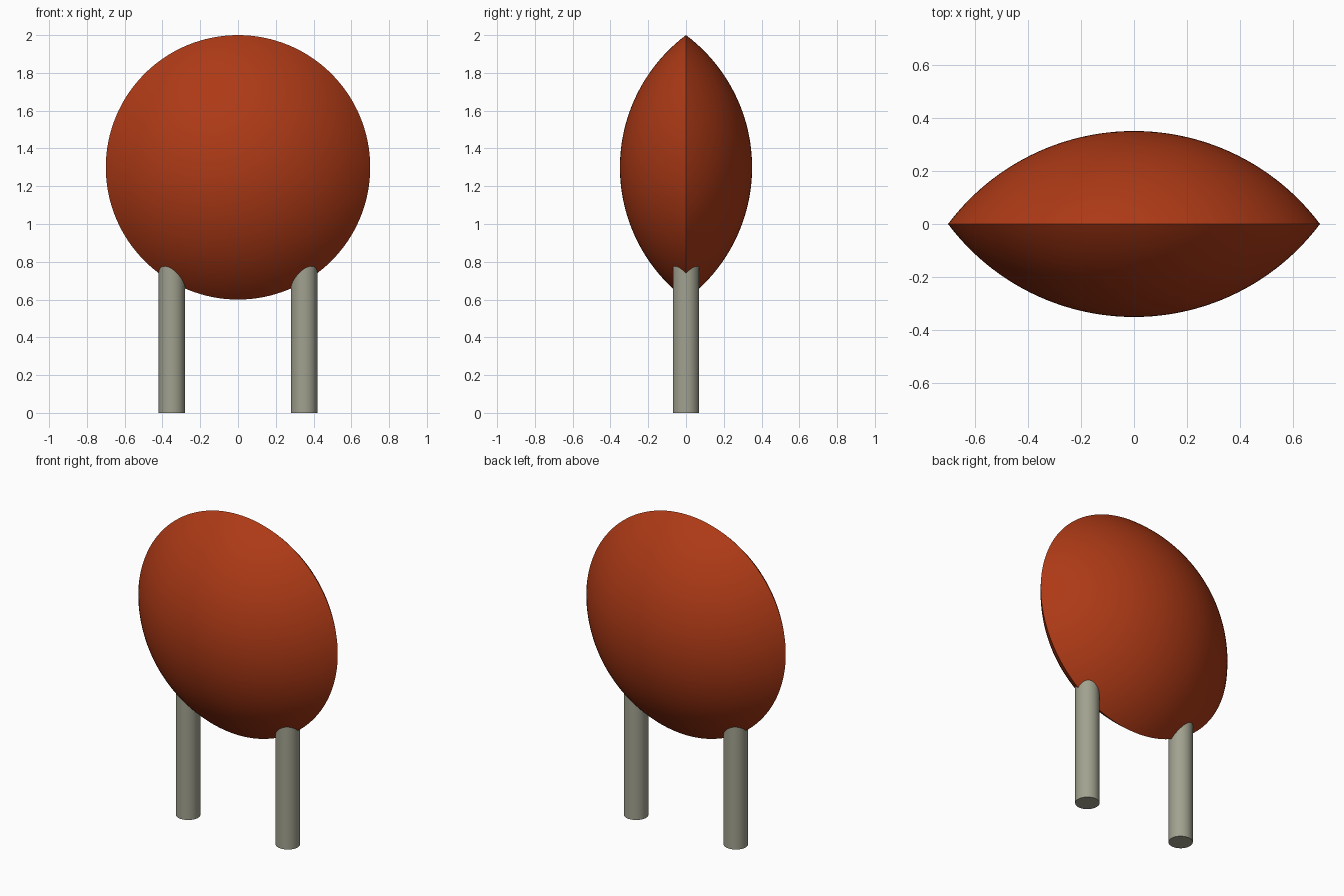
import bpy, bmesh, math
from mathutils import Vector, Matrix

if "Cube" in bpy.data.objects:
    bpy.data.objects.remove(bpy.data.objects["Cube"])


def material(name, rgb):
    m = bpy.data.materials.new(name)
    m.diffuse_color = (*rgb, 1)
    m.use_nodes = True
    m.node_tree.nodes["Principled BSDF"].inputs["Base Color"].default_value = m.diffuse_color
    return m


def finish(bm, name, mat, angle):
    bmesh.ops.recalc_face_normals(bm, faces=bm.faces)
    mesh = bpy.data.meshes.new(name)
    bm.to_mesh(mesh)
    bm.free()
    mesh.materials.append(mat)
    obj = bpy.data.objects.new(name, mesh)
    bpy.context.collection.objects.link(obj)
    bpy.ops.object.select_all(action='DESELECT')
    obj.select_set(True)
    bpy.context.view_layer.objects.active = obj
    bpy.ops.object.shade_smooth_by_angle(angle=math.radians(angle))
    return obj


rust = material("rust_red", (0.42, 0.042, 0.008))
grey = material("warm_grey", (0.36, 0.36, 0.28))

# Lens body: two spherical caps meeting at a sharp rim, turned about the y axis
RIM, HALF, CENTRE_Z = 0.70, 0.35, 1.30
R = (RIM ** 2 + HALF ** 2) / (2 * HALF)
reach = math.asin(RIM / R)
STEPS = 24
arc = [(R * math.sin(reach * i / STEPS), R * math.cos(reach * i / STEPS) - (R - HALF))
       for i in range(STEPS + 1)]
profile = [(r, -y) for r, y in arc] + [(r, y) for r, y in reversed(arc[:-1])]

bm = bmesh.new()
verts = [bm.verts.new((r, y, CENTRE_Z)) for r, y in profile]
edges = [bm.edges.new(pair) for pair in zip(verts, verts[1:])]
bmesh.ops.spin(bm, geom=verts + edges, cent=(0, 0, CENTRE_Z), axis=(0, 1, 0),
               angle=math.tau, steps=128, use_duplicate=False)
bmesh.ops.remove_doubles(bm, verts=bm.verts, dist=1e-5)
finish(bm, "lens_body", rust, 30)

# Two round legs running up into the body
LEG_TOP = 0.85
for side, x in (("left", -0.35), ("right", 0.35)):
    bm = bmesh.new()
    bmesh.ops.create_cone(bm, cap_ends=True, segments=48, radius1=0.07, radius2=0.07,
                          depth=LEG_TOP, matrix=Matrix.Translation((x, 0, LEG_TOP / 2)))
    finish(bm, side + "_leg", grey, 30)
